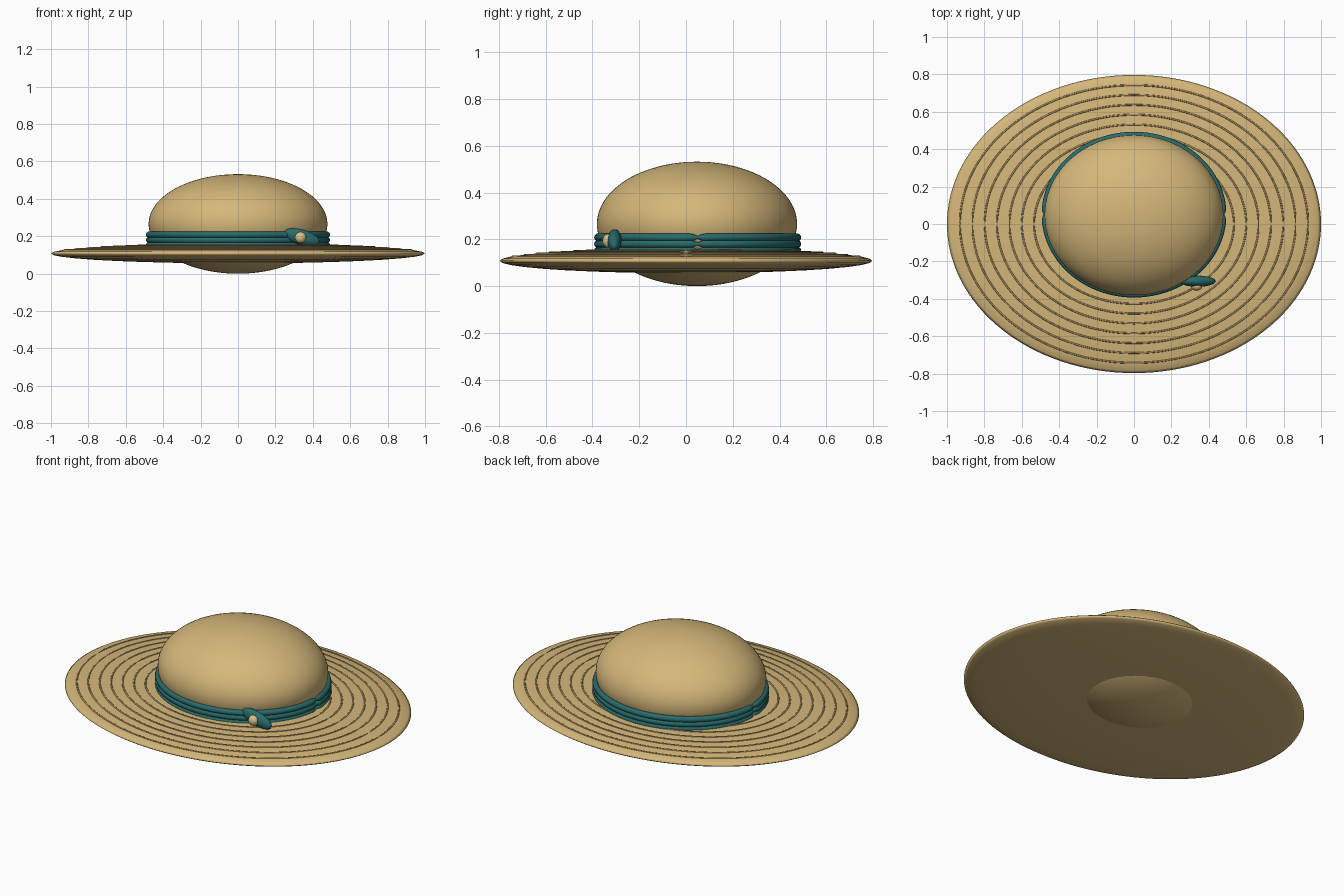
import bpy
import bmesh
from math import sin, cos, pi, sqrt, radians

cube = bpy.data.objects.get("Cube")
if cube:
    bpy.data.objects.remove(cube, do_unlink=True)


def make_material(name, rgb):
    mat = bpy.data.materials.new(name)
    mat.use_nodes = True
    mat.diffuse_color = (*rgb, 1)
    mat.node_tree.nodes["Principled BSDF"].inputs["Base Color"].default_value = (*rgb, 1)
    return mat


straw = make_material("straw", (0.665, 0.475, 0.195))
stitching = make_material("dark straw stitching", (0.38, 0.265, 0.11))
teal = make_material("teal ribbon", (0.022, 0.145, 0.145))
pale = make_material("pale straw bead", (0.71, 0.52, 0.235))


def finish(bm, name, mat):
    for face in bm.faces:
        face.smooth = True
    mesh = bpy.data.meshes.new(name)
    bm.to_mesh(mesh)
    bm.free()
    mesh.materials.append(mat)
    obj = bpy.data.objects.new(name, mesh)
    bpy.context.collection.objects.link(obj)
    return obj


def ellipsoid(name, centre, radii, mat, segments=64, rings=32):
    bm = bmesh.new()
    bmesh.ops.create_uvsphere(bm, u_segments=segments, v_segments=rings, radius=1)
    bmesh.ops.scale(bm, vec=radii, verts=bm.verts)
    obj = finish(bm, name, mat)
    obj.location = centre
    return obj


def oval_cord(name, centre, rx, ry, thickness, mat, segments=160, sides=10):
    """Closed oval tube, pinched where it passes the two sides of the hat."""
    bm = bmesh.new()
    loops = []
    for i in range(segments):
        a = 2 * pi * i / segments
        pinch = min(1, 0.35 + abs(sin(a)) * 12)
        loop = []
        for j in range(sides):
            b = 2 * pi * j / sides
            out = thickness * pinch * cos(b)
            loop.append(bm.verts.new(((rx + out) * cos(a), (ry + out) * sin(a),
                                      thickness * pinch * sin(b))))
        loops.append(loop)
    for i in range(segments):
        here, there = loops[i], loops[(i + 1) % segments]
        for j in range(sides):
            k = (j + 1) % sides
            bm.faces.new((here[j], there[j], there[k], here[k]))
    obj = finish(bm, name, mat)
    obj.location = centre
    return obj


# Wide oval brim with a softly shaded edge, and domed crown
brim_z, brim_half = 0.108, 0.053
ellipsoid("brim", (0, 0, brim_z), (1, 0.797, brim_half), straw, 128, 18)
ellipsoid("crown", (0, 0.047, 0.266), (0.478, 0.428, 0.266), straw, 96, 48)

# Stitched rings half sunk in the top of the brim
for n in range(7):
    r = 0.93 - 0.066 * n
    z = brim_z + brim_half * sqrt(1 - r * r) - 0.0015
    oval_cord(f"brim_stitch_{n + 1}", (0, 0, z), r, r * 0.798, 0.005, stitching, sides=8)

# Ribbon of three cords around the crown
for n in range(3):
    oval_cord(f"ribbon_cord_{n + 1}", (0, 0.05, 0.208 - 0.028 * n), 0.477, 0.426, 0.017, teal)

# Tilted knot with a bead on the front left
knot = ellipsoid("ribbon_knot", (0.34, -0.306, 0.195), (0.099, 0.03, 0.041), teal, 32, 16)
knot.rotation_euler.y = radians(16)
ellipsoid("knot_bead", (0.335, -0.333, 0.193), (0.03, 0.024, 0.03), pale, 24, 12)
